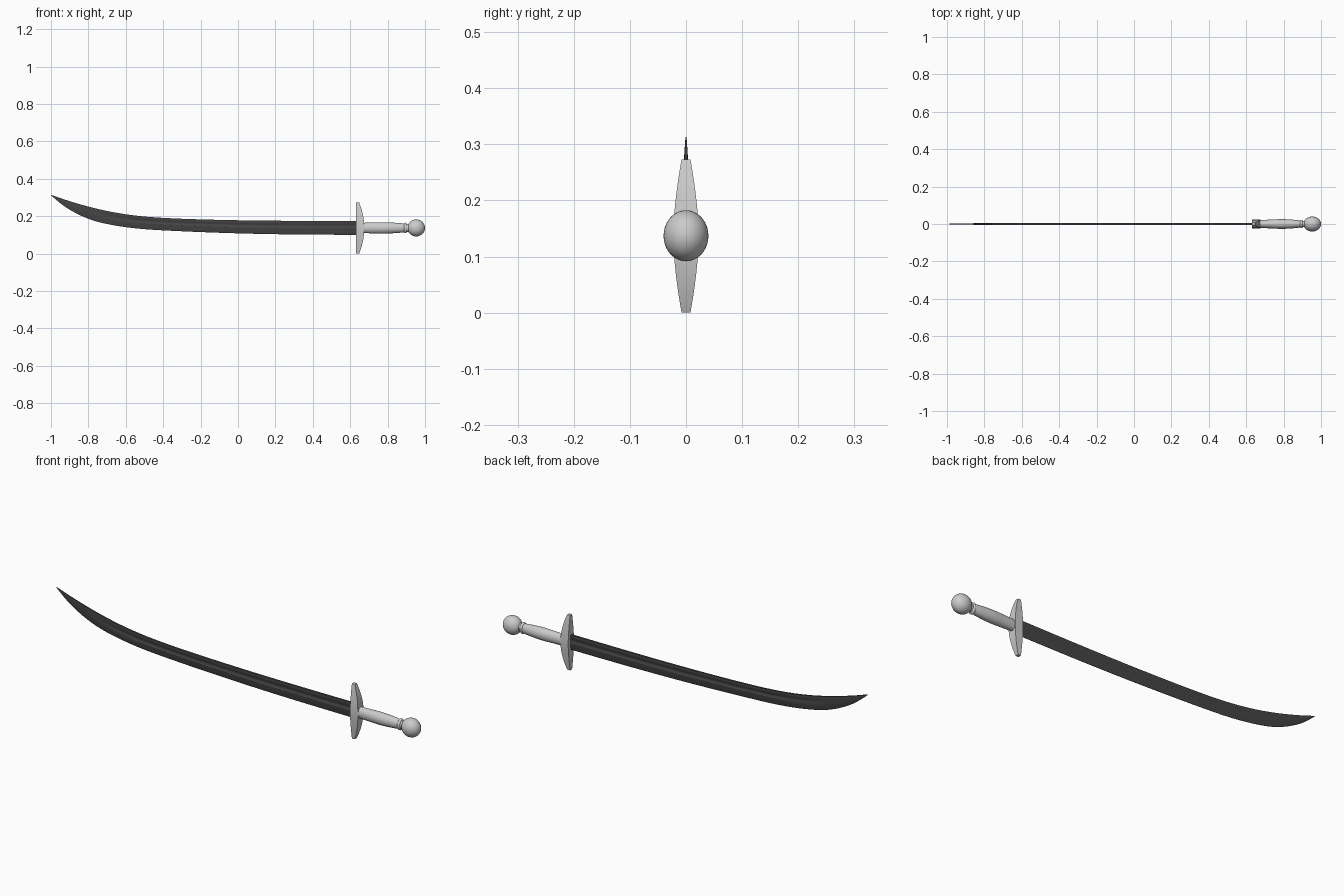
import bpy, bmesh, math

if "Cube" in bpy.data.objects:
    bpy.data.objects.remove(bpy.data.objects["Cube"])

CZ = 0.137  # height of the handle axis


def loft(name, rings):
    """Skin closed rings of equal length and cap both ends."""
    bm = bmesh.new()
    loops = [[bm.verts.new(p) for p in ring] for ring in rings]
    n = len(loops[0])
    for a, b in zip(loops, loops[1:]):
        for i in range(n):
            j = (i + 1) % n
            bm.faces.new((a[i], a[j], b[j], b[i]))
    bm.faces.new(loops[0])
    bm.faces.new(loops[-1])
    bmesh.ops.recalc_face_normals(bm, faces=bm.faces)
    me = bpy.data.meshes.new(name)
    bm.to_mesh(me)
    bm.free()
    ob = bpy.data.objects.new(name, me)
    bpy.context.collection.objects.link(ob)
    bpy.ops.object.select_all(action='DESELECT')
    ob.select_set(True)
    bpy.context.view_layer.objects.active = ob
    bpy.ops.object.shade_smooth_by_angle(angle=math.radians(32))
    return ob


def spline(pts, steps):
    """Catmull-Rom through tuples of any size."""
    p = [pts[0]] + pts + [pts[-1]]
    out = []
    for k in range(1, len(p) - 2):
        for s in range(steps):
            t = s / steps
            out.append(tuple(
                0.5 * (2 * b + (c - a) * t + (2 * a - 5 * b + 4 * c - d) * t * t
                       + (3 * b - a - 3 * c + d) * t ** 3)
                for a, b, c, d in zip(*p[k - 1:k + 3])))
    return out + [pts[-1]]


def lathe(name, prof, n=28):
    """Oval turning along x: (x, y radius, z radius)."""
    ang = [2 * math.pi * i / n for i in range(n)]
    return loft(name, [[(x, ry * math.cos(a), CZ + rz * math.sin(a)) for a in ang]
                       for x, ry, rz in prof])


# Blade: spine x, spine z, edge x, edge z, half thickness, fuller depth
stations = spline([
    (0.64, 0.175, 0.64, 0.100, 0.0065, 0.6),
    (0.30, 0.175, 0.30, 0.102, 0.0065, 0.6),
    (0.00, 0.178, 0.00, 0.108, 0.0065, 0.6),
    (-0.30, 0.186, -0.32, 0.120, 0.0063, 0.6),
    (-0.50, 0.198, -0.54, 0.134, 0.006, 0.6),
    (-0.65, 0.218, -0.71, 0.160, 0.0055, 0.4),
    (-0.78, 0.246, -0.82, 0.194, 0.0045, 0.0),
    (-0.90, 0.280, -0.92, 0.247, 0.0033, 0.0),
    (-0.997, 0.313, -1.0, 0.311, 0.001, 0.0)], 5)
# cross-section: (position from spine to edge, thickness, groove weight)
section = [(0, 0.85, 0), (0.05, 1, 0), (0.2, 1, 0), (0.28, 1, 0.8), (0.36, 1, 1),
           (0.44, 1, 0.8), (0.52, 1, 0), (0.72, 0.8, 0), (1, 0.08, 0)]
rings = []
for sx, sz, ex, ez, h, g in stations:
    side = [(sx + (ex - sx) * t, h * w * (1 - g * d), sz + (ez - sz) * t)
            for t, w, d in section]
    rings.append(side + [(x, -y, z) for x, y, z in reversed(side)])
blade = loft("blade", rings)
steel = bpy.data.materials.new("dark_steel")
steel.diffuse_color = (0.06, 0.06, 0.06, 1)
steel.use_nodes = True
steel.node_tree.nodes["Principled BSDF"].inputs["Base Color"].default_value = steel.diffuse_color
blade.data.materials.append(steel)

# Guard: flat toward the blade, bowed toward the grip, narrowing to both ends
rings = []
for i in range(25):
    u = -1 + i / 12
    bow = 1 - u * u
    xr = 0.648 + 0.027 * bow
    hy = 0.008 + 0.015 * (1 - abs(u) ** 1.6)
    z = 0.1365 + 0.1365 * u
    rings.append([(0.632, -hy, z), (xr, -hy, z), (xr, hy, z), (0.632, hy, z)])
loft("guard", rings)

# Grip swelling in the middle
lathe("grip", spline([(0.66, 0.020, 0.027), (0.72, 0.023, 0.029), (0.79, 0.026, 0.030),
                      (0.85, 0.023, 0.027), (0.895, 0.018, 0.023)], 5))

# Collar between grip and pommel
lathe("collar", [(0.888 + 0.007 * (1 - math.cos(a)), 0.017 + 0.005 * math.sin(a),
                  0.022 + 0.006 * math.sin(a))
                 for a in [math.pi * i / 8 for i in range(9)]])
lathe("pommel_neck", [(0.895, 0.017, 0.021), (0.925, 0.017, 0.021)])

# Ball pommel
lathe("pommel", [(0.953 - 0.047 * math.cos(a), 0.040 * math.sin(a), 0.0455 * math.sin(a))
                 for a in [0.02 + (math.pi - 0.04) * i / 20 for i in range(21)]], 36)
